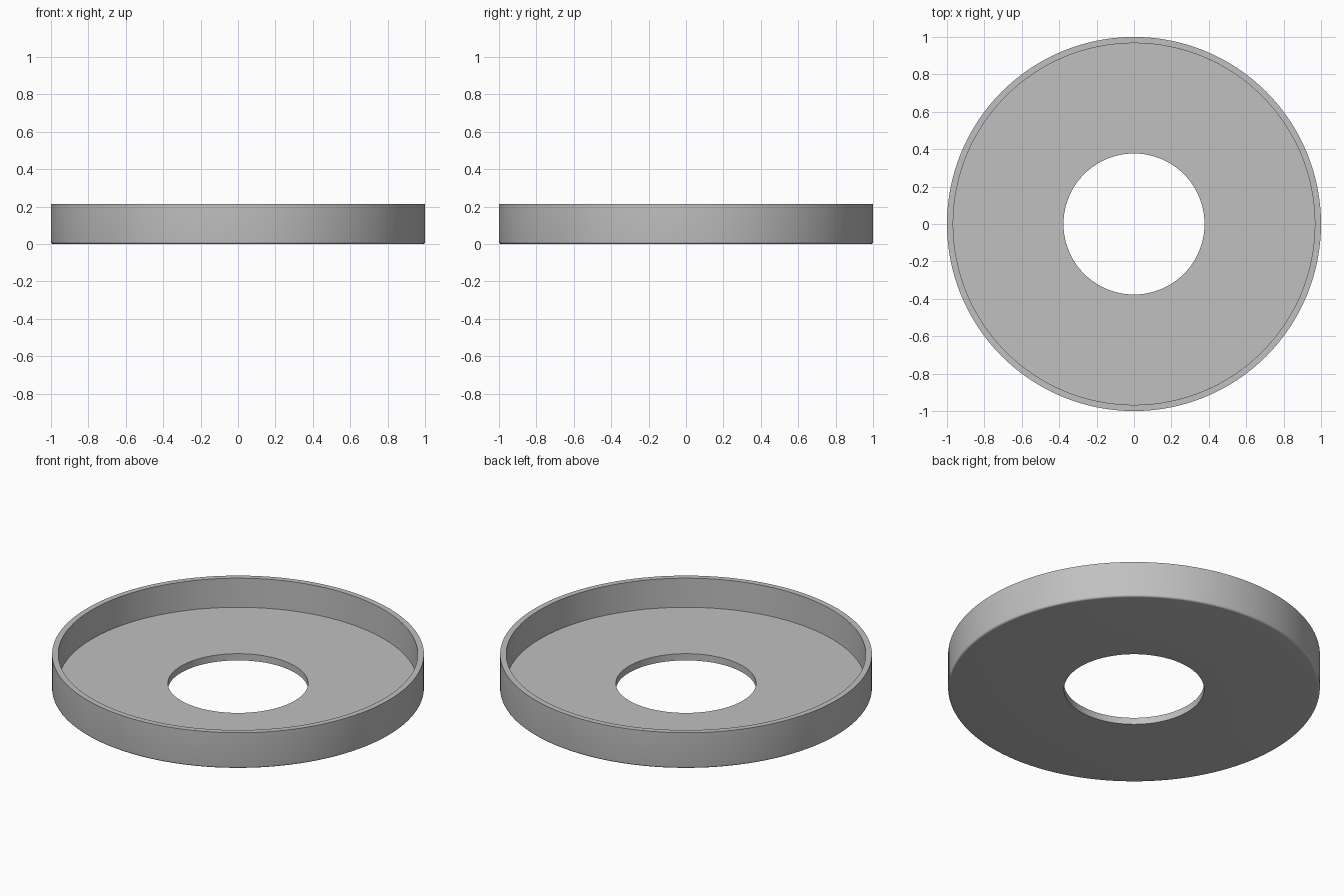
import bpy, bmesh, math
from mathutils import Matrix

cube = bpy.data.objects.get("Cube")
if cube:
    bpy.data.objects.remove(cube, do_unlink=True)

# Plain grey material
grey = bpy.data.materials.new("plain_grey")
grey.use_nodes = True
colour = (0.53, 0.53, 0.53, 1)
grey.diffuse_color = colour
grey.node_tree.nodes["Principled BSDF"].inputs["Base Color"].default_value = colour

HOLE, INNER, OUTER = 0.377, 0.967, 1.0
FLOOR, HEIGHT, ROUND = 0.04, 0.213, 0.012
SEGMENTS = 128

# Cross-section: hole wall, floor, rim wall, then the rounded lower edge
profile = [(HOLE, 0), (HOLE, FLOOR), (INNER, FLOOR), (INNER, HEIGHT), (OUTER, HEIGHT)]
for i in range(6):
    a = math.pi / 2 * i / 5
    profile.append((OUTER - ROUND + ROUND * math.cos(a), ROUND - ROUND * math.sin(a)))

# Revolve the section into the open tray with a round hole
bm = bmesh.new()
verts = [bm.verts.new((r, 0, z)) for r, z in profile]
edges = [bm.edges.new((v, verts[(i + 1) % len(verts)])) for i, v in enumerate(verts)]
bmesh.ops.spin(bm, geom=verts + edges, cent=(0, 0, 0), axis=(0, 0, 1),
               angle=math.tau, steps=SEGMENTS, use_merge=True)
bmesh.ops.remove_doubles(bm, verts=bm.verts, dist=0.0001)
bmesh.ops.recalc_face_normals(bm, faces=bm.faces)

mesh = bpy.data.meshes.new("ring_tray")
bm.to_mesh(mesh)
bm.free()
mesh.materials.append(grey)
tray = bpy.data.objects.new("ring_tray", mesh)
bpy.context.collection.objects.link(tray)

# Smooth the round walls and keep the rims crisp
bpy.ops.object.select_all(action="DESELECT")
tray.select_set(True)
bpy.context.view_layer.objects.active = tray
bpy.ops.object.shade_smooth_by_angle(angle=math.radians(35))
